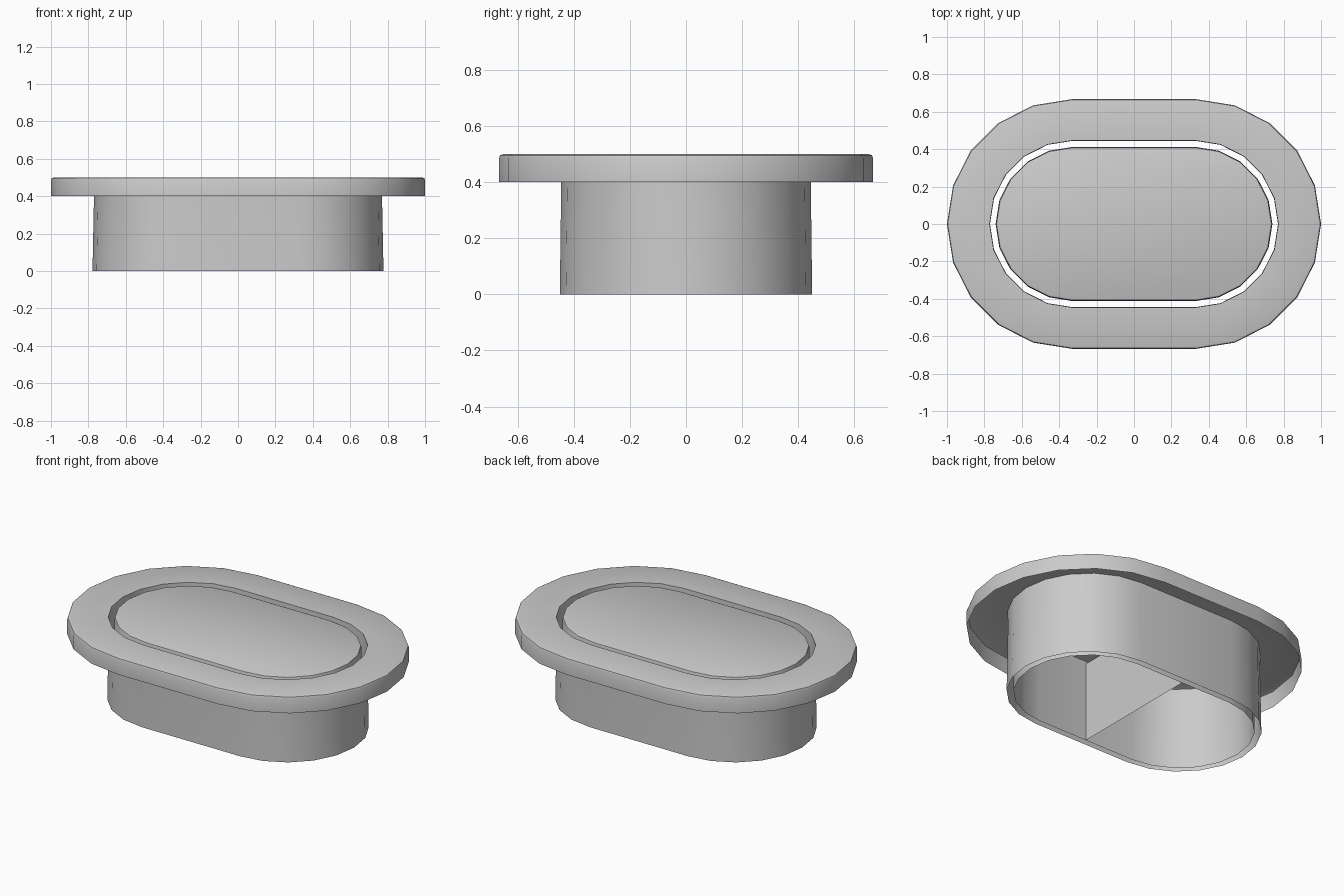
import bpy, bmesh, math

if "Cube" in bpy.data.objects:
    bpy.data.objects.remove(bpy.data.objects["Cube"])

SEG = 10  # facets per half-round end


def stadium(bm, c, r, z):
    """Ring of vertices: two half circles at x = +-c joined by straight sides."""
    pts = []
    for side, start in ((1, -90), (-1, 90)):
        for i in range(SEG + 1):
            a = math.radians(start + 180 * i / SEG)
            pts.append(bm.verts.new((side * c + r * math.cos(a), r * math.sin(a), z)))
    return pts


def finish(bm, name):
    bmesh.ops.recalc_face_normals(bm, faces=bm.faces)
    me = bpy.data.meshes.new(name)
    bm.to_mesh(me)
    bm.free()
    ob = bpy.data.objects.new(name, me)
    bpy.context.collection.objects.link(ob)
    bpy.ops.object.select_all(action='DESELECT')
    ob.select_set(True)
    bpy.context.view_layer.objects.active = ob
    bpy.ops.object.shade_smooth_by_angle(angle=math.radians(40))
    return ob


def shell(name, profile, cap=False):
    """Loft stadium rings given as (centre, radius, z)."""
    bm = bmesh.new()
    rings = [stadium(bm, *p) for p in profile]
    n = len(rings[0])
    for a, b in zip(rings, rings[1:]):
        for i in range(n):
            j = (i + 1) % n
            bm.faces.new((a[i], a[j], b[j], b[i]))
    if cap:
        bm.faces.new(rings[-1])
    return finish(bm, name)


# Flange: hollow lip with rounded outer edge, running down into the outer sleeve
shell("flange_and_sleeve", [
    (0.333, 0.667, 0.40), (0.333, 0.667, 0.485), (0.333, 0.663, 0.496),
    (0.333, 0.652, 0.50), (0.325, 0.447, 0.50), (0.325, 0.445, 0.40),
    (0.328, 0.450, 0.00)])

# Inner cap: closed top with softened edge and a skirt, open below
shell("inner_cap", [
    (0.328, 0.412, 0.00), (0.328, 0.410, 0.485), (0.328, 0.407, 0.496),
    (0.328, 0.398, 0.50)], cap=True)

# Divider: thin web across the middle of the cap
bm = bmesh.new()
bm.faces.new([bm.verts.new((0, y, z)) for y, z in
              ((-0.41, 0), (0.41, 0), (0.41, 0.485), (-0.41, 0.485))])
finish(bm, "divider")
